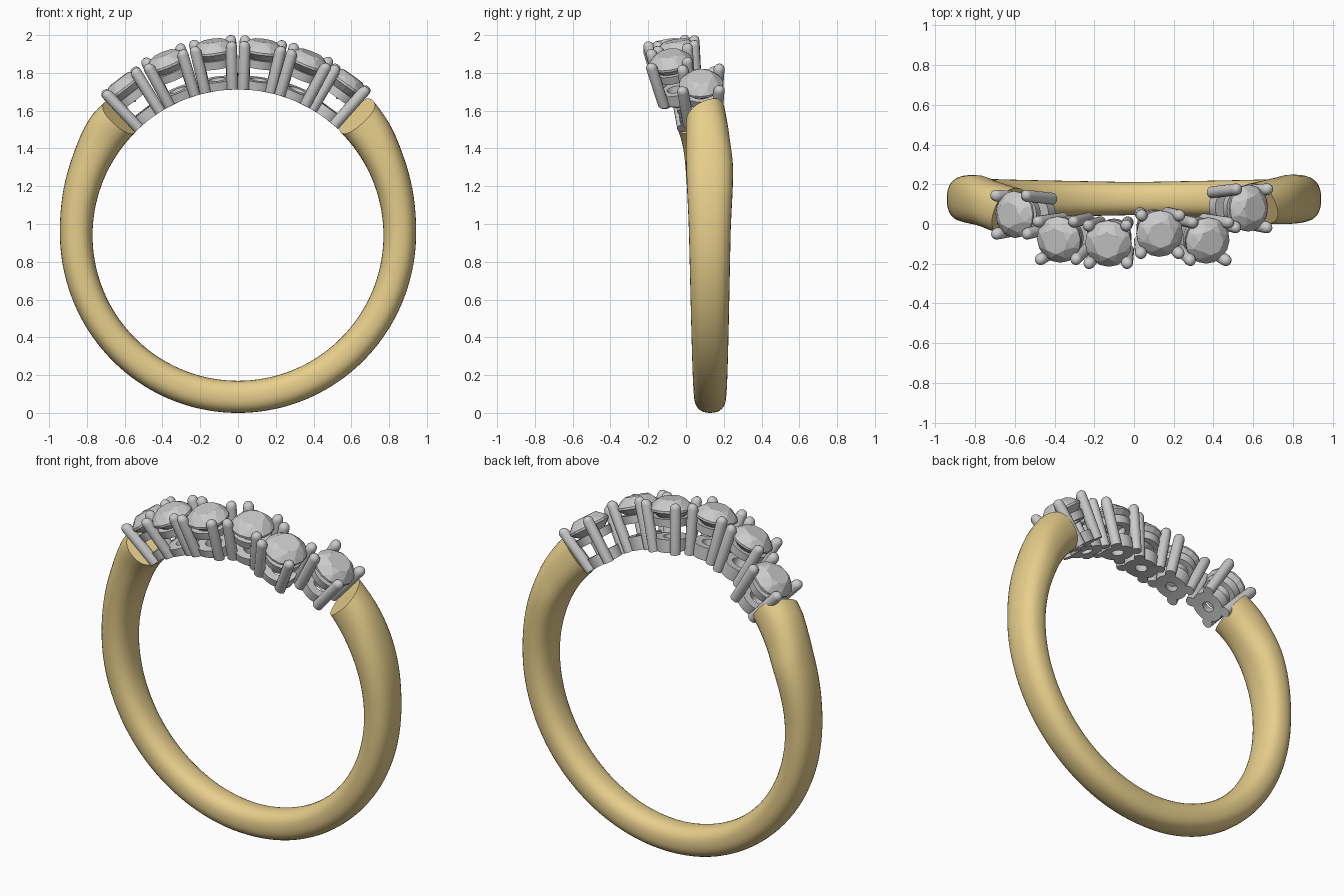
import bpy, bmesh, math
from mathutils import Vector, Matrix

if "Cube" in bpy.data.objects:
    bpy.data.objects.remove(bpy.data.objects["Cube"])

CZ = 0.94          # height of the finger-hole centre
R_IN = 0.772       # finger-hole radius
gold = bpy.data.materials.new("gold")
gold.diffuse_color = (0.80, 0.62, 0.26, 1)
gold.use_nodes = True
gold.node_tree.nodes["Principled BSDF"].inputs["Base Color"].default_value = gold.diffuse_color


def finish(bm, name, smooth=True, mat=None):
    bmesh.ops.recalc_face_normals(bm, faces=bm.faces)
    me = bpy.data.meshes.new(name)
    bm.to_mesh(me)
    bm.free()
    ob = bpy.data.objects.new(name, me)
    bpy.context.collection.objects.link(ob)
    if mat:
        me.materials.append(mat)
    if smooth:
        bpy.ops.object.select_all(action='DESELECT')
        ob.select_set(True)
        bpy.context.view_layer.objects.active = ob
        bpy.ops.object.shade_smooth_by_angle(angle=math.radians(35))
    return ob


def loft(bm, rings, cap=True, loop=False):
    """Skin a list of point rings; cap the ends or join last to first."""
    vs = [[bm.verts.new(p) for p in r] for r in rings]
    n = len(vs[0])
    pairs = list(zip(vs, vs[1:])) + ([(vs[-1], vs[0])] if loop else [])
    for a, b in pairs:
        for i in range(n):
            j = (i + 1) % n
            bm.faces.new((a[i], a[j], b[j], b[i]))
    if cap and not loop:
        bm.faces.new(vs[0])
        bm.faces.new(vs[-1])


def curve(xs, ys, x):
    """Smooth interpolation through a few keys."""
    n = len(xs)
    m = []
    for i in range(n):
        a, b = max(i - 1, 0), min(i + 1, n - 1)
        m.append((ys[b] - ys[a]) / (xs[b] - xs[a]))
    x = min(max(x, xs[0]), xs[-1])
    k = next(i for i in range(n - 1) if x <= xs[i + 1])
    h = xs[k + 1] - xs[k]
    t = (x - xs[k]) / h
    return ((2*t**3 - 3*t*t + 1) * ys[k] + (t**3 - 2*t*t + t) * h * m[k]
            + (3*t*t - 2*t**3) * ys[k + 1] + (t**3 - t*t) * h * m[k + 1])


# --- shank: swept oval, widening and thickening towards the two cut ends
KEYS = [45, 54, 66, 90, 180]                    # degrees from the top
OUTER = [1.01, 0.995, 0.968, 0.943, 0.94]
WIDTH = {1: [.102, .115, .124, .110, .083], -1: [.115, .119, .124, .110, .083]}
MID_Y = {1: [.102, .114, .125, .126, .128], -1: [.065, .095, .122, .126, .128]}


def shank_ring(side, phi):
    out = curve(KEYS, OUTER, phi) - (0.012 if side < 0 and phi < 50 else 0) * (50 - phi) / 5
    half_y = curve(KEYS, WIDTH[side], phi)
    mid_y = curve(KEYS, MID_Y[side], phi)
    skew = 3.0 * max(0, 1 - (phi - 45) / 12)
    pts = []
    for i in range(32):
        t = 2 * math.pi * i / 32
        c, s = math.cos(t), math.sin(t)
        c = math.copysign(abs(c) ** 0.85, c)
        s = math.copysign(abs(s) ** 0.85, s)
        r = (out + 0.77) / 2 + (out - 0.77) / 2 * c
        a = math.radians(phi - skew * s)        # back runs further than front
        pts.append((side * r * math.sin(a), mid_y + half_y * s, CZ + r * math.cos(a)))
    return pts


N = 54
phis = [45 + 135 * i / N for i in range(N + 1)]
rings = [shank_ring(1, p) for p in phis] + [shank_ring(-1, p) for p in phis[-2::-1]]
bm = bmesh.new()
loft(bm, rings)
finish(bm, "shank", mat=gold)


# --- one claw setting in a local frame: origin at stone girdle, z along the axis
def circle(r, z, n, cx=0, cy=0, off=0):
    return [Vector((cx + r * math.cos(2 * math.pi * (i + off) / n),
                    cy + r * math.sin(2 * math.pi * (i + off) / n), z)) for i in range(n)]


GIRDLE = 0.985


def setting(idx, angle, y, tilt):
    a = math.radians(angle)
    place = (Matrix.Translation((GIRDLE * math.sin(a), y, CZ + GIRDLE * math.cos(a)))
             @ Matrix.Rotation(a, 4, 'Y') @ Matrix.Rotation(math.radians(tilt), 4, 'X'))

    def world(ring, on_finger=False):
        out = [place @ p for p in ring]
        if on_finger:                            # trim to the finger hole
            for p in out:
                k = R_IN / math.hypot(p.x, p.z - CZ)
                p.x, p.z = p.x * k, CZ + (p.z - CZ) * k
        return out

    # faceted round stone
    bm = bmesh.new()
    pts = (circle(.066, .055, 8) + circle(.094, .035, 8, off=.5) + circle(.118, .006, 16)
           + circle(.118, -.006, 16) + circle(.060, -.050, 8, off=.5) + [Vector((0, 0, -.095))])
    for p in world(pts):
        bm.verts.new(p)
    bmesh.ops.convex_hull(bm, input=bm.verts)
    finish(bm, f"stone_{idx}", smooth=False)

    # upper seat ring
    bm = bmesh.new()
    prof = [(.105, -.040), (.098, -.085), (.066, -.085), (.076, -.040)]
    loft(bm, [world(circle(r, z, 32)) for r, z in prof], loop=True)
    finish(bm, f"seat_ring_{idx}")

    # base plate with a small hole, following the finger
    bm = bmesh.new()
    prof = [(.094, -.155), (.090, -.21), (.032, -.21), (.045, -.155)]
    loft(bm, [world(circle(r, z, 32), z < -.2) for r, z in prof], loop=True)
    finish(bm, f"base_plate_{idx}")

    # four flared claws with domed tips
    bm = bmesh.new()
    rad = 0.030
    for sx in (-1, 1):
        for sy in (-1, 1):
            def at(z, r):
                k = .096 + (.072 - .096) * (.03 - z) / .24
                return circle(r, z, 14, sx * k, sy * k)
            rings = [world(at(-.21, rad), True), world(at(.025, rad))]
            for e in (25, 50, 72):
                e = math.radians(e)
                rings.append(world(at(.025 + rad * math.sin(e), rad * math.cos(e))))
            loft(bm, rings)
    finish(bm, f"claws_{idx}")


# --- six settings: angle from the top, girdle y, forward tilt
for i, (ang, y, tilt) in enumerate([(-37.5, .048, 2), (-22.5, -.078, 10), (-7.5, -.098, 10),
                                    (7.5, -.048, 9), (22, -.083, 10), (35.8, .08, 2)]):
    setting(i + 1, ang, y, tilt)
